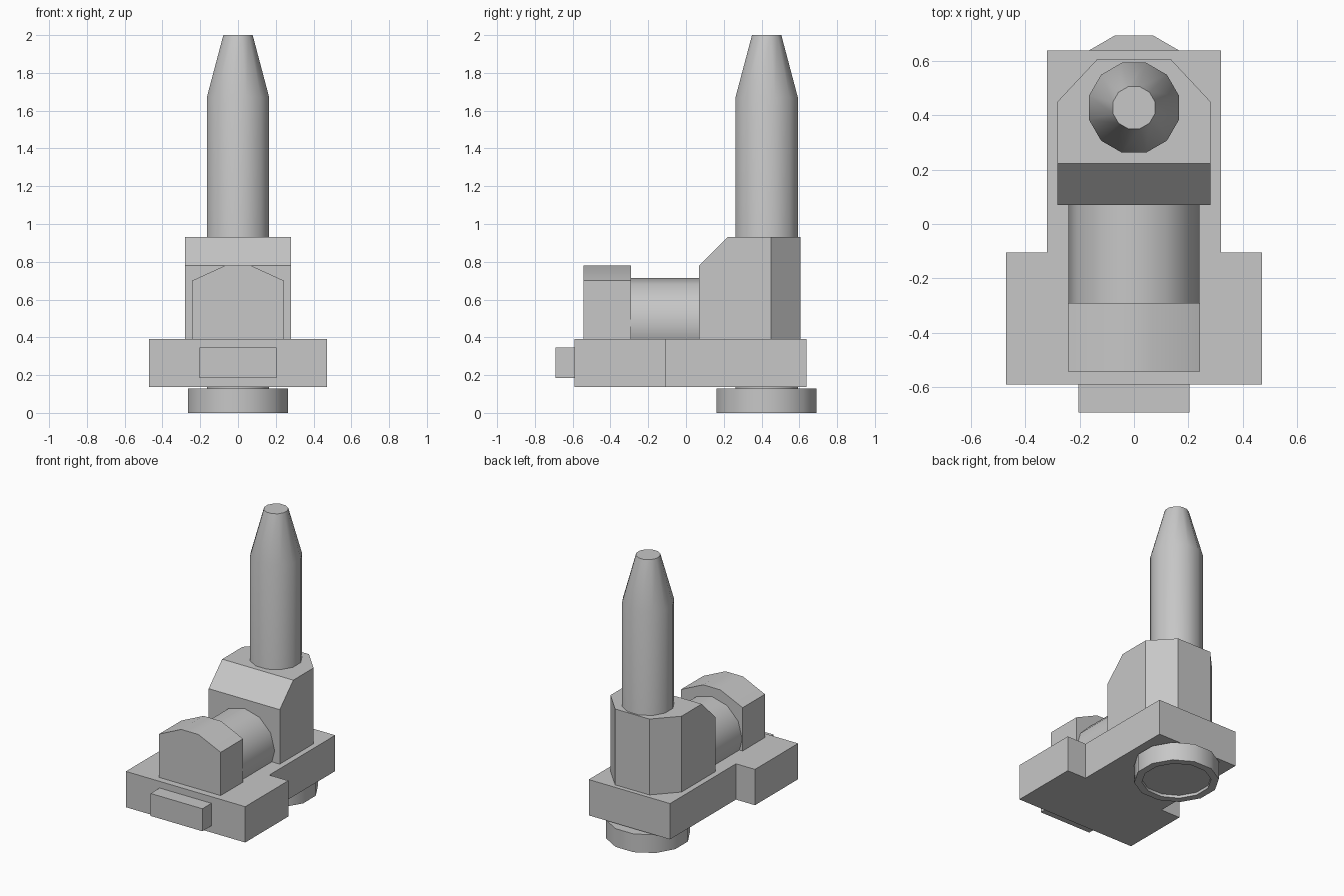
import bpy, bmesh, math
from mathutils import Matrix, Vector

cube = bpy.data.objects.get("Cube")
if cube:
    bpy.data.objects.remove(cube, do_unlink=True)

grey = bpy.data.materials.new("plain_grey")
grey.use_nodes = True
grey.diffuse_color = (0.57, 0.57, 0.57, 1)
grey.node_tree.nodes["Principled BSDF"].inputs["Base Color"].default_value = grey.diffuse_color


def finish(name, bm, smooth=False):
    bmesh.ops.recalc_face_normals(bm, faces=bm.faces)
    mesh = bpy.data.meshes.new(name)
    bm.to_mesh(mesh)
    bm.free()
    mesh.materials.append(grey)
    obj = bpy.data.objects.new(name, mesh)
    bpy.context.collection.objects.link(obj)
    if smooth:
        bpy.ops.object.select_all(action='DESELECT')
        obj.select_set(True)
        bpy.context.view_layer.objects.active = obj
        bpy.ops.object.shade_smooth_by_angle(angle=math.radians(35))
    return obj


def mirrored(half):
    """Close a right-hand outline by mirroring it across x = 0."""
    return half + [(-x, v) for x, v in reversed(half)]


def prism(outline, start, end, axis="z"):
    """Extrude an outline along z (plan) or along y (front profile)."""
    bm = bmesh.new()
    place = (lambda u, v: (u, v, start)) if axis == "z" else (lambda u, v: (u, start, v))
    face = bm.faces.new([bm.verts.new(place(u, v)) for u, v in outline])
    new = bmesh.ops.extrude_face_region(bm, geom=[face])["geom"]
    step = Vector((0, 0, end - start)) if axis == "z" else Vector((0, end - start, 0))
    bmesh.ops.translate(bm, vec=step, verts=[g for g in new if isinstance(g, bmesh.types.BMVert)])
    return bm


def ring(radius, u, v, turn=0.0, sides=12):
    angles = [2 * math.pi * (i + turn) / sides for i in range(sides)]
    return [(u + radius * math.cos(a), v + radius * math.sin(a)) for a in angles]


PIN_Y = 0.427

# Stepped base plate and front tab
finish("base_plate", prism(mirrored([(0.47, -0.59), (0.47, -0.105), (0.32, -0.105), (0.32, 0.637)]),
                           0.137, 0.392))
finish("front_tab", prism(mirrored([(0.204, -0.692), (0.204, -0.58)]), 0.185, 0.345))

# Tower block with clipped rear corners and a sloped front edge
bm = prism(mirrored([(0.28, 0.07), (0.28, 0.45), (0.135, 0.605)]), 0.385, 0.932)
cut = bmesh.ops.bisect_plane(bm, geom=bm.verts[:] + bm.edges[:] + bm.faces[:],
                             plane_co=(0, 0.07, 0.78), plane_no=(0, -1, 1), clear_outer=True)
edges = [e for e in cut["geom_cut"] if isinstance(e, bmesh.types.BMEdge)]
bmesh.ops.holes_fill(bm, edges=edges, sides=0)
finish("tower_block", bm)

# Lying barrel and the saddle block at its front
finish("barrel", prism(ring(0.24, 0, 0.475), -0.3, 0.08, "y"), True)
finish("saddle_block", prism(mirrored([(0.243, 0.385), (0.243, 0.7), (0.068, 0.78)]),
                             -0.542, -0.29, "y"), True)

# Upright pin with tapered tip, running down through the base
bm = prism(ring(0.171, 0, PIN_Y, 0.5), 0.12, 1.67)
top = max(bm.faces, key=lambda f: f.calc_center_median().z)
tip = bmesh.ops.extrude_face_region(bm, geom=[top])["geom"]
bmesh.ops.delete(bm, geom=[top], context='FACES_ONLY')
tip_verts = [g for g in tip if isinstance(g, bmesh.types.BMVert)]
bmesh.ops.translate(bm, vec=(0, 0, 0.33), verts=tip_verts)
bmesh.ops.scale(bm, vec=(0.47, 0.47, 1), verts=tip_verts,
                space=Matrix.Translation((0, -PIN_Y, 0)))
finish("pin", bm, True)

# Foot disc with a shallow recess underneath
bm = prism(ring(0.274, 0, PIN_Y, 0.5), 0, 0.13)
bmesh.ops.recalc_face_normals(bm, faces=bm.faces)
bottom = min(bm.faces, key=lambda f: f.calc_center_median().z)
bmesh.ops.inset_region(bm, faces=[bottom], thickness=0.05)
floor = bmesh.ops.extrude_face_region(bm, geom=[bottom])["geom"]
bmesh.ops.delete(bm, geom=[bottom], context='FACES_ONLY')
bmesh.ops.translate(bm, vec=(0, 0, 0.02), verts=[g for g in floor if isinstance(g, bmesh.types.BMVert)])
finish("foot_disc", bm, True)
